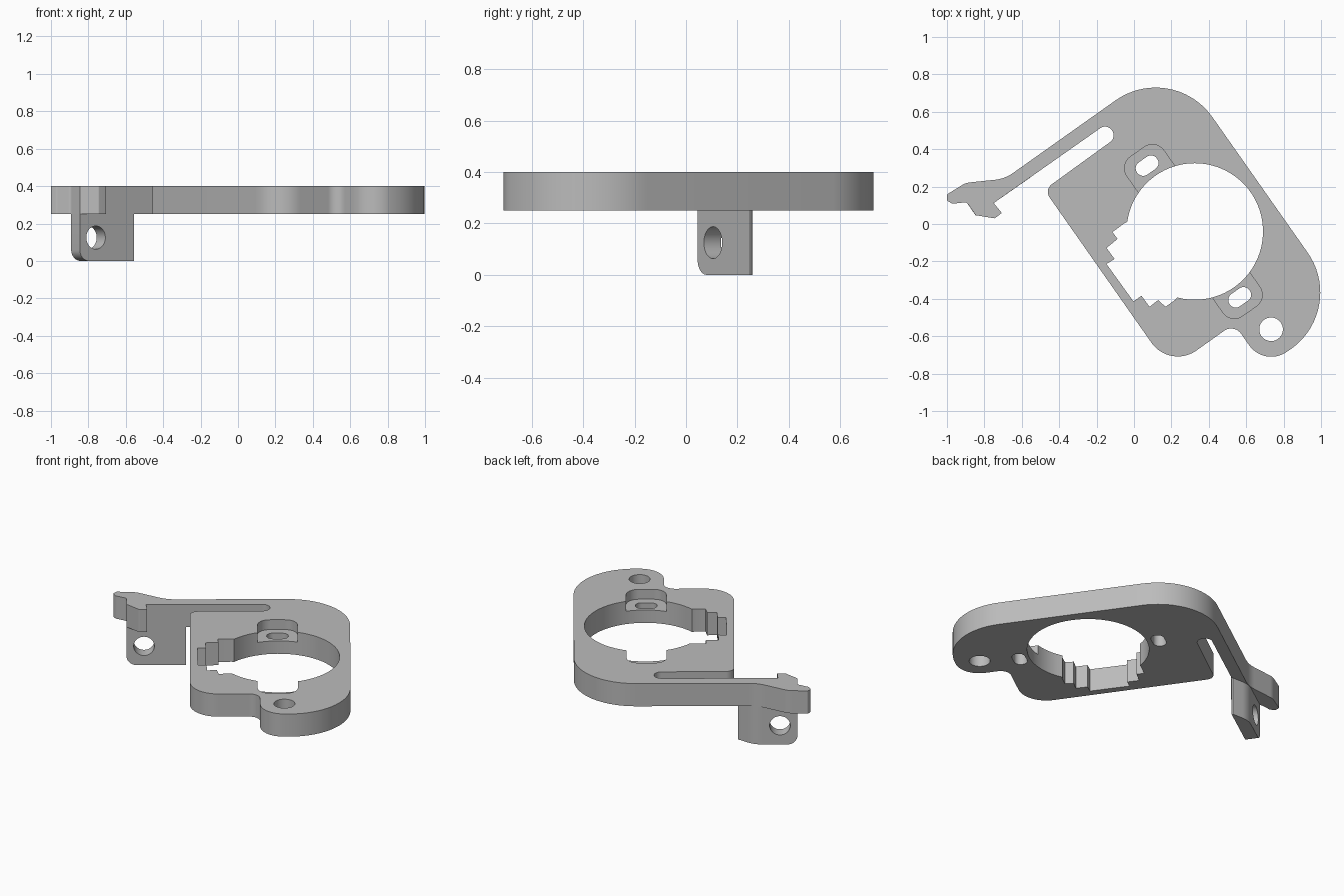
import bpy, bmesh, math
from mathutils import Vector, Matrix

cube = bpy.data.objects.get("Cube")
if cube:
    bpy.data.objects.remove(cube, do_unlink=True)

TURN = math.radians(35)          # the plate sits turned about z
BASE, TOP = 0.25, 0.40           # plate underside and top

grey = bpy.data.materials.new("plain grey")
grey.use_nodes = True
grey.diffuse_color = (0.5, 0.5, 0.5, 1)
grey.node_tree.nodes["Principled BSDF"].inputs["Base Color"].default_value = (0.5, 0.5, 0.5, 1)


def arc(centre, radius, start, end):
    n = max(2, math.ceil(abs(end - start) / 0.09))
    angles = [start + (end - start) * i / n for i in range(n + 1)]
    return [centre + radius * Vector((math.cos(a), math.sin(a))) for a in angles]


def rounded(corners):
    """Turn (x, y, radius) corners into an outline with filleted corners."""
    pts = []
    for i, (x, y, r) in enumerate(corners):
        p = Vector((x, y))
        if not r:
            pts.append(p)
            continue
        a = (Vector(corners[i - 1][:2]) - p).normalized()
        b = (Vector(corners[(i + 1) % len(corners)][:2]) - p).normalized()
        half = a.angle(b) / 2
        c = p + (a + b).normalized() * r / math.sin(half)
        s, e = p + a * r / math.tan(half) - c, p + b * r / math.tan(half) - c
        start = math.atan2(s.y, s.x)
        sweep = math.atan2(s.x * e.y - s.y * e.x, s.dot(e))
        pts += arc(c, r, start, start + sweep)
    return pts


def turned(pts, centre, angle):
    rot = Matrix.Rotation(angle, 2)
    return [rot @ p + Vector(centre) for p in pts]


def prism(name, pts, z0, z1):
    bm = bmesh.new()
    face = bm.faces.new([bm.verts.new((p.x, p.y, z0)) for p in pts])
    up = bmesh.ops.extrude_face_region(bm, geom=[face])["geom"]
    bmesh.ops.translate(bm, vec=(0, 0, z1 - z0),
                        verts=[v for v in up if isinstance(v, bmesh.types.BMVert)])
    bmesh.ops.recalc_face_normals(bm, faces=bm.faces)
    mesh = bpy.data.meshes.new(name)
    bm.to_mesh(mesh)
    bm.free()
    mesh.materials.append(grey)
    obj = bpy.data.objects.new(name, mesh)
    bpy.context.collection.objects.link(obj)
    return obj


def activate(obj):
    bpy.ops.object.select_all(action='DESELECT')
    obj.select_set(True)
    bpy.context.view_layer.objects.active = obj


def cut(target, cutter):
    cutter.hide_render = True
    mod = target.modifiers.new("cut", 'BOOLEAN')
    mod.operation, mod.solver, mod.object = 'DIFFERENCE', 'EXACT', cutter
    activate(target)
    bpy.ops.object.modifier_apply(modifier=mod.name)
    bpy.data.objects.remove(cutter, do_unlink=True)


# Plate with its slender arm and hook, in one outline
plate = prism("mounting_plate", rounded([
    (0.205, 0.876, 0.37), (1.145, -0.461, 0.37),      # broad right side
    (0.697, -0.765, 0.145), (0.535, -0.533, 0.065),   # screw lobe and notch
    (0.193, -0.777, 0.172), (-0.48, 0.183, 0.05),     # left side
    (-0.092, 0.464, 0.044), (-0.144, 0.538, 0.044),   # end of the slit
    (-0.75, 0.112, 0), (-0.707, 0.059, 0),            # hook
    (-0.745, 0.03, 0.01), (-0.846, 0.047, 0), (-0.895, 0.117, 0.02),
    (-0.97, 0.108, 0.02), (-1.0, 0.125, 0.01), (-1.0, 0.158, 0.01),
    (-0.90, 0.22, 0.1), (-0.69, 0.242, 0.2)]), BASE, TOP)

# Main round opening with a toothed left side
HUB = Vector((0.325, -0.04))
opening = arc(HUB, 0.365, math.radians(-105), math.radians(172))
opening += [Vector(p) for p in [
    (-0.05, 0.005), (-0.115, -0.043), (-0.088, -0.08), (-0.147, -0.128),
    (-0.104, -0.187), (-0.147, -0.214), (-0.003, -0.414), (0.04, -0.384),
    (0.083, -0.443), (0.13, -0.406), (0.168, -0.443), (0.22, -0.406)]]
cut(plate, prism("opening_cutter", opening, 0.1, 0.6))

# Screw hole in the lobe
cut(plate, prism("screw_cutter", arc(Vector((0.733, -0.563)), 0.063, 0, math.tau)[:-1], 0.1, 0.6))

# Two opposite recessed pads, each with a through slot
pad = rounded([(-0.12, -0.2, 0), (0.12, -0.2, 0), (0.12, 0.09, 0.075), (-0.12, 0.09, 0.075)])
slot = rounded([(-0.065, -0.04, 0.039), (0.065, -0.04, 0.039),
                (0.065, 0.04, 0.039), (-0.065, 0.04, 0.039)])
for centre, angle in (((0.07, 0.312), TURN), ((0.565, -0.392), TURN + math.pi)):
    cut(plate, prism("pad_cutter", turned(pad, centre, angle), 0.335, 0.6))
    cut(plate, prism("slot_cutter", turned(slot, centre, TURN), 0.1, 0.6))

# Tab hanging under the arm, tapering to a thin inner end
tab = prism("hanging_tab", rounded([
    (-0.892, 0.111, 0), (-0.846, 0.045, 0), (-0.555, 0.248, 0),
    (-0.56, 0.256, 0), (-0.68, 0.259, 0.15)]), 0, BASE)
bm = bmesh.new()
bm.from_mesh(tab.data)
outer = [e for e in bm.edges if all(v.co.z < 0.01 and v.co.x < -0.84 for v in e.verts)]
bmesh.ops.bevel(bm, geom=outer, offset=0.06, segments=8, profile=0.5, affect='EDGES')
bm.to_mesh(tab.data)
bm.free()

# Cross hole through the tab
bore = prism("bore_cutter", arc(Vector((0, 0)), 0.062, 0, math.tau)[:-1], -0.3, 0.3)
bore.matrix_world = (Matrix.Translation((-0.76, 0.105, 0.125))
                     @ Matrix.Rotation(TURN, 4, 'Z') @ Matrix.Rotation(math.pi / 2, 4, 'X'))
bpy.context.view_layer.update()
cut(tab, bore)

for part in (plate, tab):
    activate(part)
    bpy.ops.object.shade_smooth_by_angle(angle=math.radians(25))
